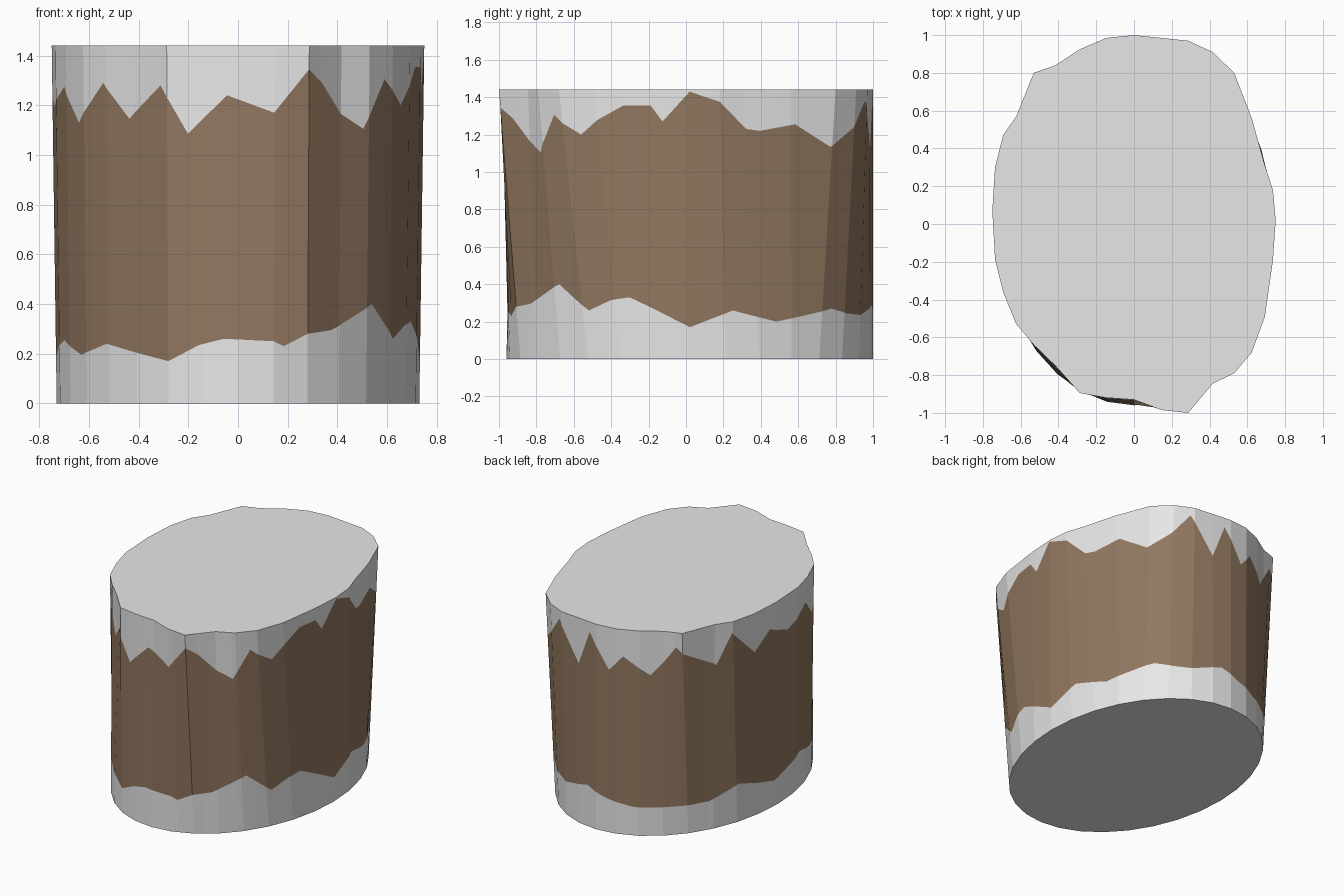
import bpy, bmesh, math

if "Cube" in bpy.data.objects:
    bpy.data.objects.remove(bpy.data.objects["Cube"])

N, HEIGHT = 32, 1.44

# y of the uneven top rim, one per side, counter-clockwise from +x
TOP_Y = [.02, .18, .31, .56, .80, .91, .97, .985, 1, .985, .925, .84, .80, .57, .47, .30,
         .07, -.19, -.36, -.53, -.64, -.75, -.895, -.92, -.93, -.985, -1, -.845, -.79, -.68, -.49, -.19]

# ragged upper and lower edges of the brown band: (side position, height)
UPPER = [(0, 1.43), (.35, 1.41), (1, 1.375), (2, 1.23), (2.3, 1.22), (3.1, 1.255), (3.95, 1.135),
         (4.95, 1.235), (5.8, 1.38), (7, 1.12), (7.65, 1.37), (8.65, 1.14), (9.3, 1.25),
         (10.45, 1.13), (11.65, 1.335), (13.1, 1.15), (13.95, 1.36), (15, 1.165), (15.7, 1.27),
         (16.55, 1.19), (17.8, 1.275), (18.7, 1.13), (19.85, 1.29), (20.8, 1.145), (21.8, 1.28),
         (22.6, 1.085), (23.7, 1.24), (25, 1.17), (26, 1.345), (26.4, 1.29), (27, 1.165),
         (27.8, 1.105), (28.65, 1.305), (29.5, 1.2), (30.5, 1.355), (31, 1.355), (31.3, 1.27)]
LOWER = [(0, .17), (1.25, .26), (2.55, .20), (4.4, .27), (5.1, .245), (6, .235), (7.5, .29),
         (8.4, .24), (9.75, .20), (12.85, .20), (14.1, .27), (15.8, .18), (17.5, .255),
         (18.7, .195), (19.9, .24), (22, .17), (22.9, .235), (23.6, .26), (25, .25), (25.3, .23),
         (26, .28), (26.75, .295), (28.2, .40), (29.2, .26), (29.9, .315), (30.4, .33)]


def level(points, s):
    """Height of a closed ragged edge at side position s."""
    ring = points + [(points[0][0] + N, points[0][1])]
    for (s0, z0), (s1, z1) in zip(ring, ring[1:]):
        if s0 <= s <= s1:
            return z0 + (z1 - z0) * (s - s0) / (s1 - s0)


def corner(k, z):
    """Corner k of the outline, blended from bottom oval to uneven top."""
    a, t = math.tau * k / N, z / HEIGHT
    bx, by = .73 * math.cos(a), .02 + .98 * math.sin(a)
    tx, ty = .75 * math.cos(a), TOP_Y[k % N]
    return bx + (tx - bx) * t, by + (ty - by) * t


def wall(s, z):
    k = int(s)
    f = s - k
    (x0, y0), (x1, y1) = corner(k, z), corner(k + 1, z)
    return x0 + (x1 - x0) * f, y0 + (y1 - y0) * f, z


def material(name, rgb):
    m = bpy.data.materials.new(name)
    m.diffuse_color = (*rgb, 1)
    m.use_nodes = True
    m.node_tree.nodes["Principled BSDF"].inputs["Base Color"].default_value = m.diffuse_color
    return m


# Trunk block: columns of bottom margin, brown band and top margin, plus caps
bm = bmesh.new()
stops = sorted(set(range(N)) | {p[0] for p in UPPER} | {p[0] for p in LOWER})
cols = [[bm.verts.new(wall(s, z)) for z in (0, level(LOWER, s), level(UPPER, s), HEIGHT)]
        for s in stops]
for i, c in enumerate(cols):
    d = cols[(i + 1) % len(cols)]
    for row in range(3):
        face = bm.faces.new((c[row], d[row], d[row + 1], c[row + 1]))
        face.material_index = int(row == 1)
bm.faces.new([c[3] for c in cols])
bm.faces.new([c[0] for c in reversed(cols)])

mesh = bpy.data.meshes.new("stump_block")
bm.to_mesh(mesh)
bm.free()
mesh.materials.append(material("light grey", (.8, .8, .8)))
mesh.materials.append(material("bark brown", (.288, .187, .117)))
bpy.context.collection.objects.link(bpy.data.objects.new("stump_block", mesh))
